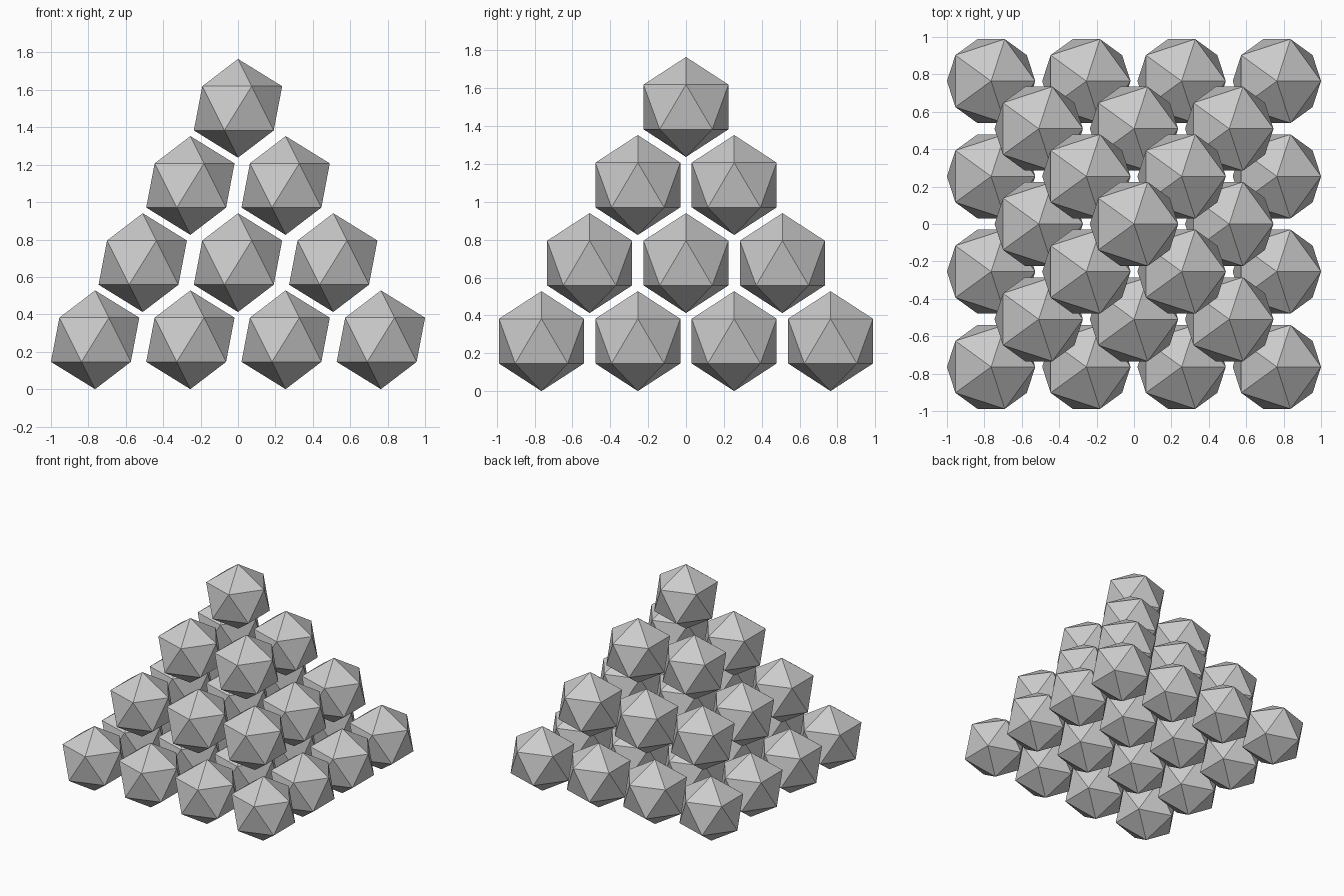
import bpy

cube = bpy.data.objects.get("Cube")
if cube:
    bpy.data.objects.remove(cube, do_unlink=True)

RADIUS = 0.264     # ball radius
SPACING = 0.5093   # distance between balls in a layer
RISE = 0.4125      # height from one layer to the next
LAYERS = 4

# Single grey material
grey = bpy.data.materials.new("plain grey")
grey.use_nodes = True
color = (0.6, 0.6, 0.6, 1)
grey.diffuse_color = color
grey.node_tree.nodes["Principled BSDF"].inputs["Base Color"].default_value = color

# One faceted ball, shared by the whole stack
bpy.ops.mesh.primitive_ico_sphere_add(subdivisions=1, radius=RADIUS)
template = bpy.context.object
ball_mesh = template.data
ball_mesh.name = "faceted_ball"
ball_mesh.materials.append(grey)
bpy.data.objects.remove(template, do_unlink=True)

# Square layers, each one ball narrower than the layer below
for layer in range(LAYERS):
    count = LAYERS - layer
    middle = (count - 1) / 2
    for row in range(count):
        for column in range(count):
            ball = bpy.data.objects.new(
                f"ball_layer{layer + 1}_row{row + 1}_column{column + 1}", ball_mesh)
            ball.location = ((column - middle) * SPACING,
                             (row - middle) * SPACING,
                             RADIUS + layer * RISE)
            bpy.context.collection.objects.link(ball)
